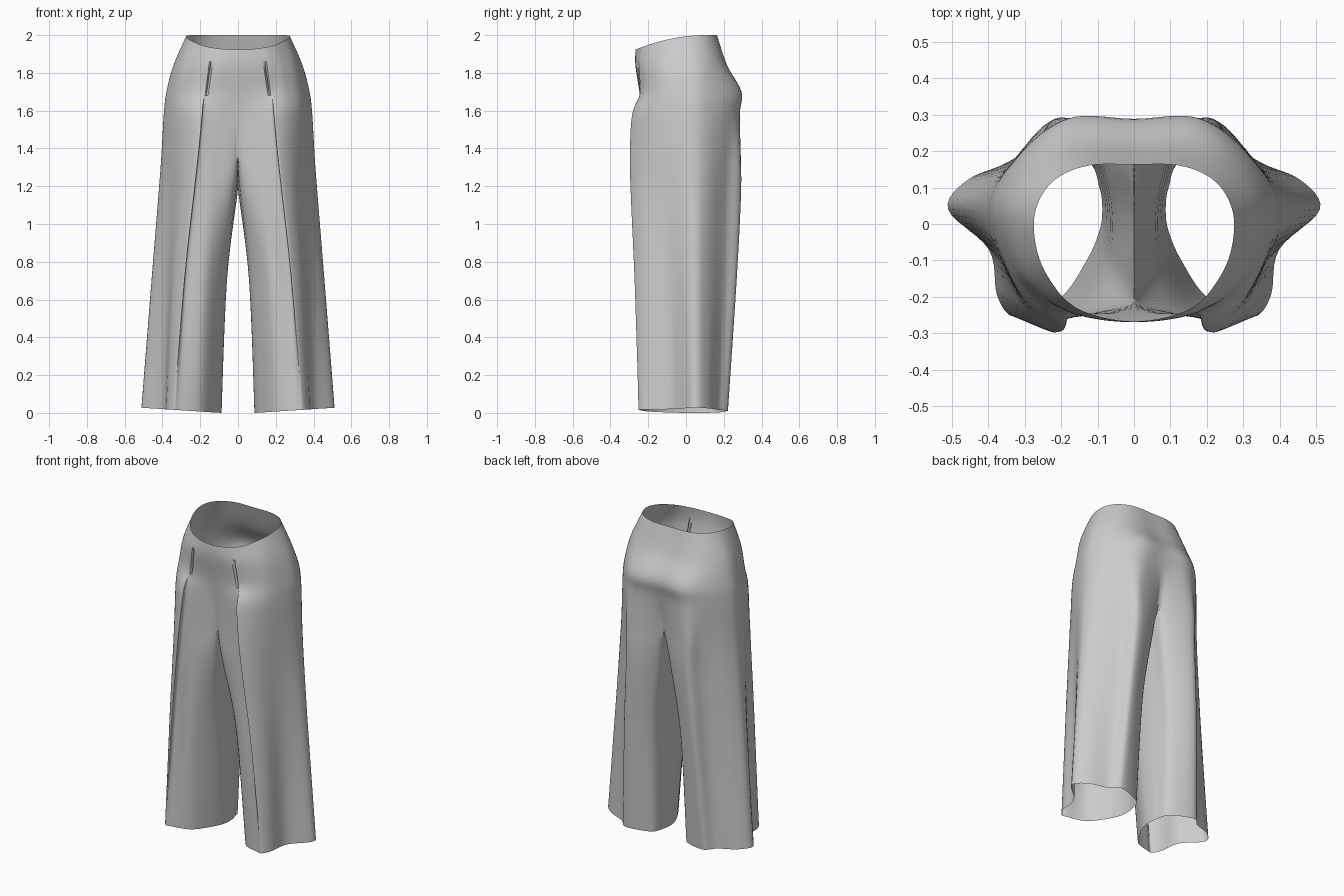
import bpy, bmesh, math
from mathutils import Vector

cube = bpy.data.objects.get("Cube")
if cube:
    bpy.data.objects.remove(cube, do_unlink=True)

# Left-half cross-sections: front centre -> pleat step -> side seam -> back crease -> inner leg
legs = [
    (0.0, [(.13, -.1), (.2, -.2), (.31, -.243), (.345, -.247), (.377, -.19), (.398, -.07), (.51, .04),
           (.455, .122), (.34, .17), (.275, .222), (.13, .175), (.095, .1), (.087, .04), (.095, -.02)]),
    (0.7, [(.085, -.135), (.17, -.235), (.275, -.242), (.287, -.272), (.34, -.21), (.377, -.09), (.457, .035),
           (.415, .115), (.3, .2), (.24, .268), (.11, .21), (.075, .12), (.06, .03), (.062, -.06)]),
    (1.15, [(.03, -.2), (.13, -.248), (.228, -.258), (.238, -.292), (.3, -.235), (.36, -.11), (.421, .03),
            (.385, .12), (.275, .215), (.205, .291), (.05, .23), (.025, .14), (.005, .03), (.01, -.09)]),
    (1.36, [(0, -.21), (.11, -.245), (.205, -.262), (.215, -.297), (.285, -.24), (.35, -.13), (.405, .02),
            (.375, .12), (.27, .225), (.195, .29), (0, .225), (0, .12), (0, .02), (0, -.1)]),
]
hips = [
    (1.58, [(0, -.235), (.1, -.248), (.182, -.26), (.195, -.285), (.27, -.238), (.34, -.14), (.392, .02),
            (.367, .12), (.275, .23), (.17, .284), (0, .268)]),
    (1.7, [(0, -.247), (.09, -.246), (.165, -.243), (.19, -.238), (.255, -.208), (.328, -.13), (.378, .02),
           (.352, .12), (.26, .235), (.155, .291), (0, .286)]),
    (1.84, [(0, -.268), (.08, -.264), (.145, -.252), (.19, -.234), (.245, -.197), (.305, -.12), (.342, .02),
            (.315, .11), (.235, .185), (.13, .216), (0, .215)]),
    (2.0, [(0, -.267), (.07, -.26), (.13, -.243), (.17, -.222), (.21, -.183), (.258, -.1), (.275, 0),
           (.255, .075), (.205, .13), (.12, .161), (0, .163)]),
]
STEP = 6
CONTROLS = 14
OUTER = 10 * STEP         # last column of the outer panel
COUNT = CONTROLS * STEP


def spline(a, b, c, d, t):
    """Catmull-Rom point between b and c."""
    return 0.5 * (2 * b + (c - a) * t + (2 * a - 5 * b + 4 * c - d) * t * t
                  + (3 * b - a - 3 * c + d) * t ** 3)


def loop_points(z, pts, is_hip):
    """Smooth closed ring; hip rings only use their outer part."""
    p = [Vector((x, y, z)) for x, y in pts]
    if is_hip:
        flip = Vector((-1, 1, 1))
        p += [p[9] * flip, p[10].copy(), p[1] * flip]
    ring = [spline(p[i - 1], p[i], p[(i + 1) % CONTROLS], p[(i + 2) % CONTROLS], s / STEP)
            for i in range(CONTROLS) for s in range(STEP)]
    for v in ring:
        v.x = max(v.x, 0)
    return ring


rings = [loop_points(z, p, False) for z, p in legs] + [loop_points(z, p, True) for z, p in hips]

# Hem rise, crotch sag and dipped waist
for v in rings[0]:
    v.z = max(0, .065 * (v.x - .09))
for j in range(OUTER, COUNT):
    rings[3][j].z -= .15 * math.sin(math.pi * (j - OUTER) / (COUNT - OUTER))
for v in rings[-1]:
    v.z = 2 - .54 * max(0, .11 - v.y) ** 2

# Skin the sections lengthwise
bm = bmesh.new()
grid = {}
crotch_row = (len(legs) - 1) * STEP
for j in range(COUNT):
    inner = j > OUTER
    column = [r[j] for r in (rings[:len(legs)] if inner else rings)]
    last = len(column) - 1
    for row in range(last * STEP + 1):
        k = min(row // STEP, last - 1)
        co = spline(column[max(k - 1, 0)], column[k], column[k + 1],
                    column[min(k + 2, last)], row / STEP - k)
        co.x = max(co.x, 0)
        if row >= crotch_row and j in (0, OUTER):
            co.x = 0
        # Stitched dart above each front pleat
        if j == 2 * STEP and 1.69 < co.z < 1.85:
            co.y += .015
        grid[row, j] = bm.verts.new(co)

for (row, j) in list(grid):
    n = (j + 1) % COUNT
    if row < crotch_row or j < OUTER:
        corners = [(row, j), (row, n), (row + 1, n), (row + 1, j)]
        if all(c in grid for c in corners):
            bm.faces.new([grid[c] for c in corners])

mesh = bpy.data.meshes.new("trousers")
bm.to_mesh(mesh)
bm.free()
trousers = bpy.data.objects.new("trousers", mesh)
bpy.context.collection.objects.link(trousers)

# Plain grey cloth
cloth = bpy.data.materials.new("grey cloth")
cloth.use_nodes = True
grey = (.6, .6, .6, 1)
cloth.diffuse_color = grey
cloth.node_tree.nodes["Principled BSDF"].inputs["Base Color"].default_value = grey
mesh.materials.append(cloth)

# Mirror to the right leg and join along the centre seam
mirror = trousers.modifiers.new("right half", 'MIRROR')
mirror.use_mirror_merge = True
mirror.merge_threshold = .0005

bpy.ops.object.select_all(action='DESELECT')
trousers.select_set(True)
bpy.context.view_layer.objects.active = trousers
bpy.ops.object.shade_smooth_by_angle(angle=math.radians(40))
